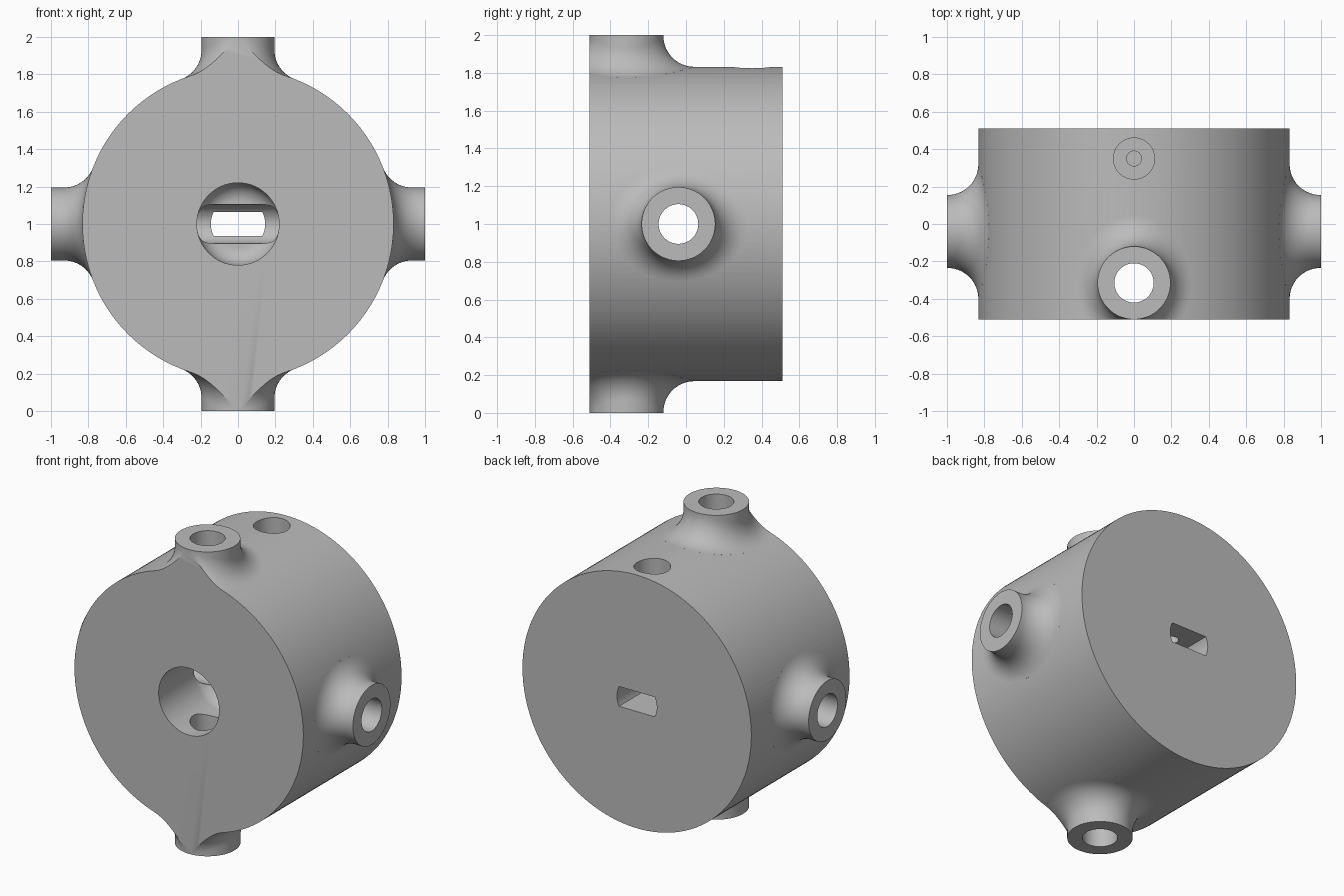
import bpy, bmesh
from math import pi, sin, cos, sqrt, asin
from mathutils import Matrix, Vector

default = bpy.data.objects.get("Cube")
if default:
    bpy.data.objects.remove(default, do_unlink=True)

BODY_R, HALF_DEPTH = 0.832, 0.51
BOSS_R, FILLET, HOLE_R = 0.195, 0.165, 0.105
CENTRE = Matrix.Translation((0, 0, 1))

grey = bpy.data.materials.new("plain grey")
grey.use_nodes = True
grey.diffuse_color = (0.5, 0.5, 0.5, 1)
grey.node_tree.nodes["Principled BSDF"].inputs["Base Color"].default_value = grey.diffuse_color


def solid_from_rings(name, rings, matrix):
    """Closed solid skinned over a stack of equally long rings."""
    bm = bmesh.new()
    loops = [[bm.verts.new(p) for p in ring] for ring in rings]
    n = len(loops[0])
    for a, b in zip(loops, loops[1:]):
        for i in range(n):
            j = (i + 1) % n
            bm.faces.new((a[i], a[j], b[j], b[i]))
    bm.faces.new(loops[0])
    bm.faces.new(loops[-1])
    bm.transform(matrix)
    bmesh.ops.recalc_face_normals(bm, faces=bm.faces)
    mesh = bpy.data.meshes.new(name)
    bm.to_mesh(mesh)
    bm.free()
    mesh.materials.append(grey)
    obj = bpy.data.objects.new(name, mesh)
    bpy.context.collection.objects.link(obj)
    return obj


def lathe(name, profile, matrix, steps=64):
    """Solid of revolution about local z from (radius, height) pairs."""
    angles = [2 * pi * i / steps for i in range(steps)]
    return solid_from_rings(
        name, [[(r * cos(a), r * sin(a), h) for a in angles] for r, h in profile], matrix)


def boss(name, turn, y, steps=96, arc=14):
    """Round boss blended into the drum by a rolling ball fillet."""
    rows = []
    for i in range(steps):
        a = 2 * pi * i / steps
        out = Vector((cos(a), sin(a), 0))
        ball = out * (BOSS_R + FILLET)
        ball.z = sqrt((BODY_R + FILLET) ** 2 - ball.x ** 2)
        to_boss = -out
        to_drum = Vector((-ball.x, 0, -ball.z)).normalized()
        column = [out * BOSS_R + Vector((0, 0, 1))]
        sweep = to_boss.angle(to_drum)
        for k in range(arc + 1):
            t = k / arc
            d = (to_boss * sin((1 - t) * sweep) + to_drum * sin(t * sweep)) / sin(sweep)
            column.append(ball + d * FILLET)
        column.append(Vector((column[-1].x, column[-1].y, 0.6)))
        rows.append(column)
    rings = list(zip(*rows))
    return solid_from_rings(
        name, rings, CENTRE @ Matrix.Translation((0, y, 0)) @ Matrix.Rotation(turn, 4, 'Y'))


def combine(target, tool, operation):
    mod = target.modifiers.new("combine", 'BOOLEAN')
    mod.operation, mod.solver, mod.object = operation, 'EXACT', tool
    bpy.context.view_layer.objects.active = target
    bpy.ops.object.modifier_apply(modifier=mod.name)
    bpy.data.objects.remove(tool, do_unlink=True)


# Drum, local z pointing to the back, overlong at the front until trimmed
ALONG_Y = CENTRE @ Matrix.Rotation(-pi / 2, 4, 'X')
drum = lathe("drum_body", [(BODY_R, -0.9), (BODY_R, HALF_DEPTH)], ALONG_Y, 160)

# Four bosses: top and bottom near the front, sides near the middle
for name, turn, y in (("top_boss", 0, -0.315), ("bottom_boss", pi, -0.315),
                      ("left_boss", pi / 2, -0.04), ("right_boss", -pi / 2, -0.04)):
    combine(drum, boss(name, turn, y), 'UNION')

# Flat front
combine(drum, lathe("front_trim", [(2, -2), (2, -HALF_DEPTH)], ALONG_Y, 4), 'DIFFERENCE')

# Front bore with a rounded bottom
bore = [(0.22, -0.7)]
bore += [(0.12 + 0.1 * cos(k * pi / 20), -0.14 + 0.1 * sin(k * pi / 20)) for k in range(11)]
combine(drum, lathe("front_bore", bore, ALONG_Y, 96), 'DIFFERENCE')

# Double flat shaft slot through the back
limit = asin(0.065 / 0.145)
angles = [side + limit * k / 8 for side in (0, pi) for k in range(-8, 9)]
slot = [[(0.145 * cos(a), y, 0.145 * sin(a)) for a in angles] for y in (-0.06, 0.7)]
combine(drum, solid_from_rings("shaft_slot", slot, CENTRE), 'DIFFERENCE')

# Through holes of the bosses
for name, turn, y in (("vertical_hole", 0, -0.315), ("cross_hole", pi / 2, -0.04)):
    place = CENTRE @ Matrix.Translation((0, y, 0)) @ Matrix.Rotation(turn, 4, 'Y')
    combine(drum, lathe(name, [(HOLE_R, -1.2), (HOLE_R, 1.2)], place), 'DIFFERENCE')

# Stepped set screw hole on top, down into the slot
screw = [(0.04, 0), (0.04, 0.35), (0.11, 0.35), (0.11, 1.1)]
combine(drum, lathe("screw_hole", screw, CENTRE @ Matrix.Translation((0, 0.35, 0))), 'DIFFERENCE')

# Smooth shading with crisp edges
bpy.ops.object.select_all(action='DESELECT')
drum.select_set(True)
bpy.context.view_layer.objects.active = drum
bpy.ops.object.shade_smooth_by_angle(angle=pi / 6)
